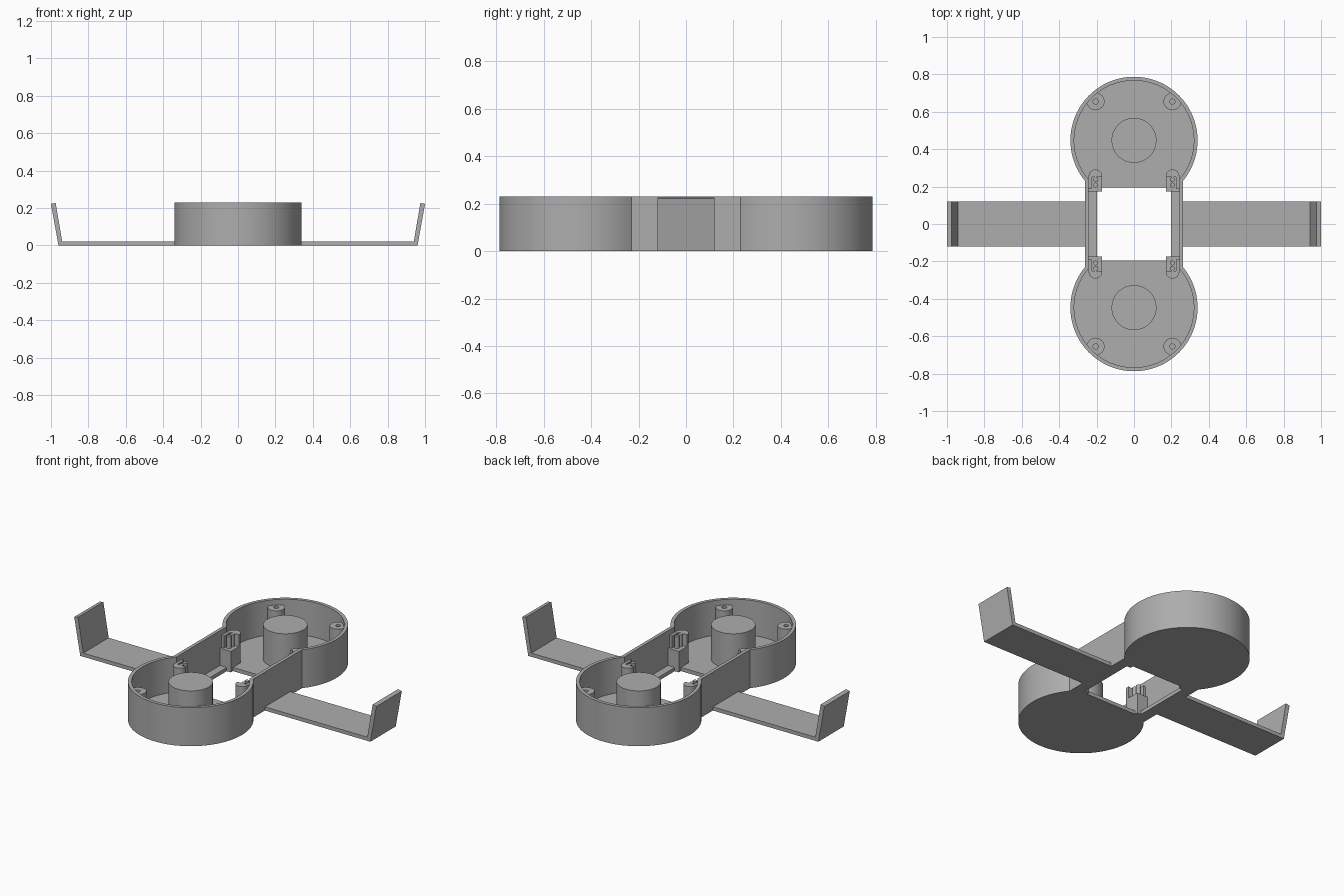
import bpy, bmesh, math

if "Cube" in bpy.data.objects:
    bpy.data.objects.remove(bpy.data.objects["Cube"])

H, FLOOR = 0.23, 0.022          # rim height, floor thickness
CY, R_OUT, R_IN = 0.447, 0.34, 0.32
X_OUT, X_IN, X_LEDGE, Y_GAP = 0.262, 0.242, 0.197, 0.195

grey = bpy.data.materials.new("grey_plastic")
grey.diffuse_color = (0.42, 0.42, 0.42, 1)
grey.use_nodes = True
grey.node_tree.nodes["Principled BSDF"].inputs["Base Color"].default_value = grey.diffuse_color


def finish(bm, name, smooth=False):
    bmesh.ops.recalc_face_normals(bm, faces=bm.faces)
    me = bpy.data.meshes.new(name)
    bm.to_mesh(me)
    bm.free()
    me.materials.append(grey)
    ob = bpy.data.objects.new(name, me)
    bpy.context.collection.objects.link(ob)
    if smooth:
        bpy.ops.object.select_all(action='DESELECT')
        ob.select_set(True)
        bpy.context.view_layer.objects.active = ob
        bpy.ops.object.shade_smooth_by_angle(angle=math.radians(30))
    return ob


def prism(name, pts, z0, z1, smooth=False):
    bm = bmesh.new()
    lo = [bm.verts.new((x, y, z0)) for x, y in pts]
    hi = [bm.verts.new((x, y, z1)) for x, y in pts]
    bm.faces.new(lo)
    bm.faces.new(hi)
    n = len(pts)
    for i in range(n):
        j = (i + 1) % n
        bm.faces.new((lo[i], lo[j], hi[j], hi[i]))
    return finish(bm, name, smooth)


def rings(name, loops, close=False, cap=False):
    """Skin a list of equal-length 3D loops."""
    bm = bmesh.new()
    vs = [[bm.verts.new(p) for p in lp] for lp in loops]
    n = len(vs[0])
    pairs = list(zip(vs, vs[1:])) + ([(vs[-1], vs[0])] if close else [])
    for a, b in pairs:
        for i in range(n):
            j = (i + 1) % n
            bm.faces.new((a[i], a[j], b[j], b[i]))
    if cap:
        bm.faces.new(vs[0])
        bm.faces.new(vs[-1])
    return finish(bm, name, True)


def rect(x0, x1, y0, y1):
    return [(x0, y0), (x1, y0), (x1, y1), (x0, y1)]


def circle(x, y, r, z, n=32):
    return [(x + r * math.cos(math.tau * i / n), y + r * math.sin(math.tau * i / n), z)
            for i in range(n)]


def cup_arc(r, x_end, n=80):
    """Open arc around the back cup, right end to left end."""
    a = math.asin(-math.sqrt(r * r - x_end * x_end) / r)
    return [(r * math.cos(t), CY + r * math.sin(t))
            for t in (a + (math.pi - 2 * a) * i / n for i in range(n + 1))]


def outline(r, x_end):
    arc = cup_arc(r, x_end)
    return arc + [(-x, -y) for x, y in arc]


# continuous outer wall: two cups joined by straight sides
out, inn = outline(R_OUT, X_OUT), outline(R_IN, X_IN)
rings("outer_wall", [[(x, y, z) for x, y in o] for o, z in
                     ((out, 0), (out, H), (inn, H), (inn, 0))], close=True)

for s in (-1, 1):
    # cup floor, cut straight at the central opening
    arc = [(x, s * y) for x, y in cup_arc(R_IN, X_IN)]
    prism("cup_floor", arc + [(-X_IN, s * Y_GAP), (X_IN, s * Y_GAP)], 0, FLOOR)
    # central hub
    rings("hub", [circle(0, s * CY, 0.12, z, 64) for z in (FLOOR, H - 0.002)], cap=True)
    # ledge along the side of the opening
    prism("side_ledge", rect(*sorted((s * X_LEDGE, s * X_IN)), -Y_GAP, Y_GAP), 0, FLOOR)
    # arm with upturned tip: side profile extruded along y
    prof = [(0.25, 0), (0.96, 0), (1.0, 0.222), (0.975, 0.227), (0.94, FLOOR), (0.25, FLOOR)]
    bm = bmesh.new()
    f = bm.faces.new([bm.verts.new((s * x, -0.12, z)) for x, z in prof])
    ext = bmesh.ops.extrude_face_region(bm, geom=[f], use_keep_orig=True)
    bmesh.ops.translate(bm, vec=(0, 0.24, 0),
                        verts=[v for v in ext["geom"] if isinstance(v, bmesh.types.BMVert)])
    finish(bm, "arm")

for sx in (-1, 1):
    for sy in (-1, 1):
        # screw post with blind hole
        x, y = sx * 0.205, sy * 0.655
        rings("screw_post", [circle(x, y, r, z) for r, z in
                             ((0.047, FLOOR), (0.047, 0.197), (0.014, 0.197), (0.014, 0.06))],
              cap=True)
        # corner bracket: block, rounded back post, upright rib and two pins
        bx = sorted((sx * 0.17, sx * X_IN))
        prism("bracket_block", rect(*bx, *sorted((sy * 0.175, sy * 0.262))), 0.0, 0.125)
        back = [(0.17, 0.25), (X_IN, 0.25)] + [
            (0.206 + 0.036 * math.cos(t), 0.258 + 0.034 * math.sin(t))
            for t in (math.pi * i / 14 for i in range(15))]
        prism("bracket_back", [(sx * px, sy * py) for px, py in back], FLOOR, 0.197, True)
        prism("bracket_rib", rect(*sorted((sx * 0.225, sx * X_IN)),
                                  *sorted((sy * 0.19, sy * 0.25))), 0.125, 0.197)
        for py in (0.208, 0.238):
            rings("bracket_pin", [circle(x, sy * py, 0.013, z, 16) for z in (0.12, 0.197)],
                  cap=True)
